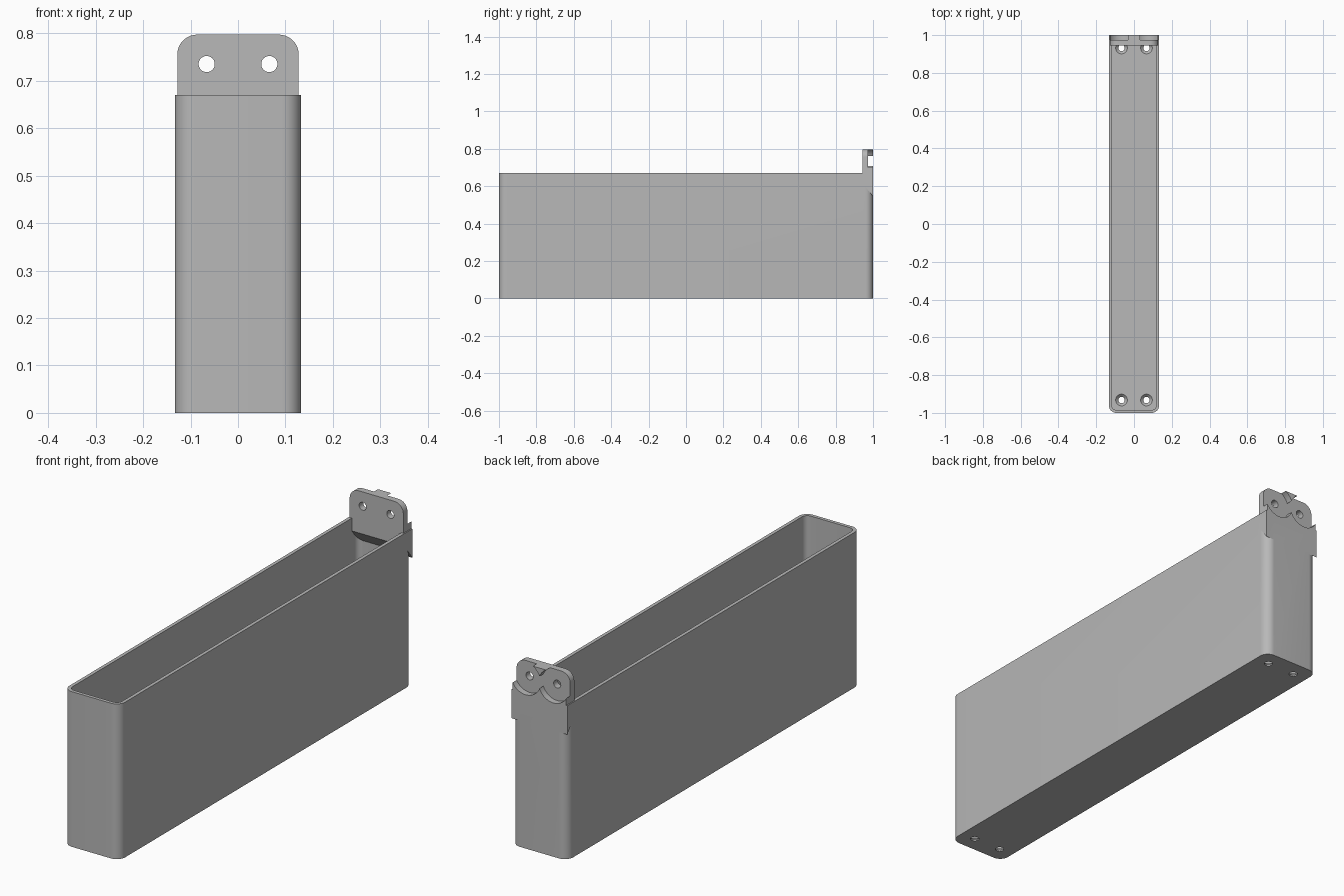
import bpy, bmesh, math
from mathutils import Vector

old = bpy.data.objects.get("Cube")
if old:
    bpy.data.objects.remove(old, do_unlink=True)

HALF_W, HEIGHT, WALL, FLOOR, CORNER = 0.133, 0.67, 0.015, 0.02, 0.04
HOLE_X, HOLE_Z, HOLE_R = 0.066, 0.735, 0.017
PLATE_Y, RECESS_Y = 0.945, 0.973

grey = bpy.data.materials.new("plain grey")
grey.use_nodes = True
grey.diffuse_color = (0.48, 0.48, 0.48, 1)
grey.node_tree.nodes["Principled BSDF"].inputs["Base Color"].default_value = grey.diffuse_color


def prism(name, points, shift):
    """Extrude a closed 3D outline along shift."""
    bm = bmesh.new()
    face = bm.faces.new([bm.verts.new(p) for p in points])
    out = bmesh.ops.extrude_face_region(bm, geom=[face])
    moved = [g for g in out["geom"] if isinstance(g, bmesh.types.BMVert)]
    bmesh.ops.translate(bm, verts=moved, vec=Vector(shift))
    bmesh.ops.recalc_face_normals(bm, faces=bm.faces)
    mesh = bpy.data.meshes.new(name)
    bm.to_mesh(mesh)
    bm.free()
    mesh.materials.append(grey)
    obj = bpy.data.objects.new(name, mesh)
    bpy.context.collection.objects.link(obj)
    return obj


def rounded(half_x, low, high, radius, round_low=True, steps=10):
    """Outline of a rectangle with rounded corners, as 2D points."""
    pts = []
    for i, (sx, sy) in enumerate([(1, 1), (-1, 1), (-1, -1), (1, -1)]):
        if sy < 0 and not round_low:
            pts.append((sx * half_x, low))
            continue
        cx = sx * (half_x - radius)
        cy = high - radius if sy > 0 else low + radius
        for k in range(steps + 1):
            a = math.pi / 2 * (i + k / steps)
            pts.append((cx + radius * math.cos(a), cy + radius * math.sin(a)))
    return pts


def cone(name, center, r1, r2, depth, along_y=False):
    bpy.ops.mesh.primitive_cone_add(
        vertices=48, radius1=r1, radius2=r2, depth=depth, location=center,
        rotation=(math.pi / 2 if along_y else 0, 0, 0))
    obj = bpy.context.object
    obj.name = name
    obj.data.materials.append(grey)
    return obj


def combine(target, other, operation):
    mod = target.modifiers.new("join", "BOOLEAN")
    mod.operation, mod.solver, mod.object = operation, "EXACT", other
    bpy.context.view_layer.objects.active = target
    bpy.ops.object.modifier_apply(modifier=mod.name)
    bpy.data.objects.remove(other, do_unlink=True)


# Long open tub with rounded upright corners
tub = prism("tub", [(x, y, 0) for x, y in rounded(HALF_W, -1, 1, CORNER)], (0, 0, HEIGHT))
inside = [(x, y, FLOOR) for x, y in
          rounded(HALF_W - WALL, WALL - 1, 1 - WALL, CORNER - WALL)]
combine(tub, prism("cavity", inside, (0, 0, 1)), "DIFFERENCE")

# Square-cornered mounting pad with a sloping underside
pad = [(-HALF_W, y, z) for y, z in
       [(PLATE_Y, HEIGHT), (PLATE_Y, 0.615), (1, 0.545), (1, HEIGHT)]]
combine(tub, prism("pad", pad, (2 * HALF_W, 0, 0)), "UNION")

# Upright plate with rounded top corners
plate = [(x, PLATE_Y, z) for x, z in rounded(0.128, 0.64, 0.797, 0.042, False)]
combine(tub, prism("plate", plate, (0, 1 - PLATE_Y, 0)), "UNION")

for side in (-1, 1):
    x = side * HOLE_X
    # Round recess in the back of the plate, and its screw hole
    combine(tub, cone("recess", (x, RECESS_Y + 0.05, HOLE_Z), 0.071, 0.071, 0.1, True),
            "DIFFERENCE")
    combine(tub, cone("plate_hole", (x, 1, HOLE_Z), HOLE_R, HOLE_R, 0.3, True), "DIFFERENCE")
    # Countersunk holes in the floor
    for y in (-0.932, 0.932):
        combine(tub, cone("floor_hole", (x, y, 0), HOLE_R, HOLE_R, 0.1), "DIFFERENCE")
        combine(tub, cone("countersink", (x, y, FLOOR - 0.005), HOLE_R - 0.002, 0.037, 0.022),
                "DIFFERENCE")

# Smooth the round parts, keep the edges sharp
bpy.ops.object.select_all(action="DESELECT")
tub.select_set(True)
bpy.context.view_layer.objects.active = tub
bpy.ops.object.shade_smooth_by_angle(angle=math.radians(30))
